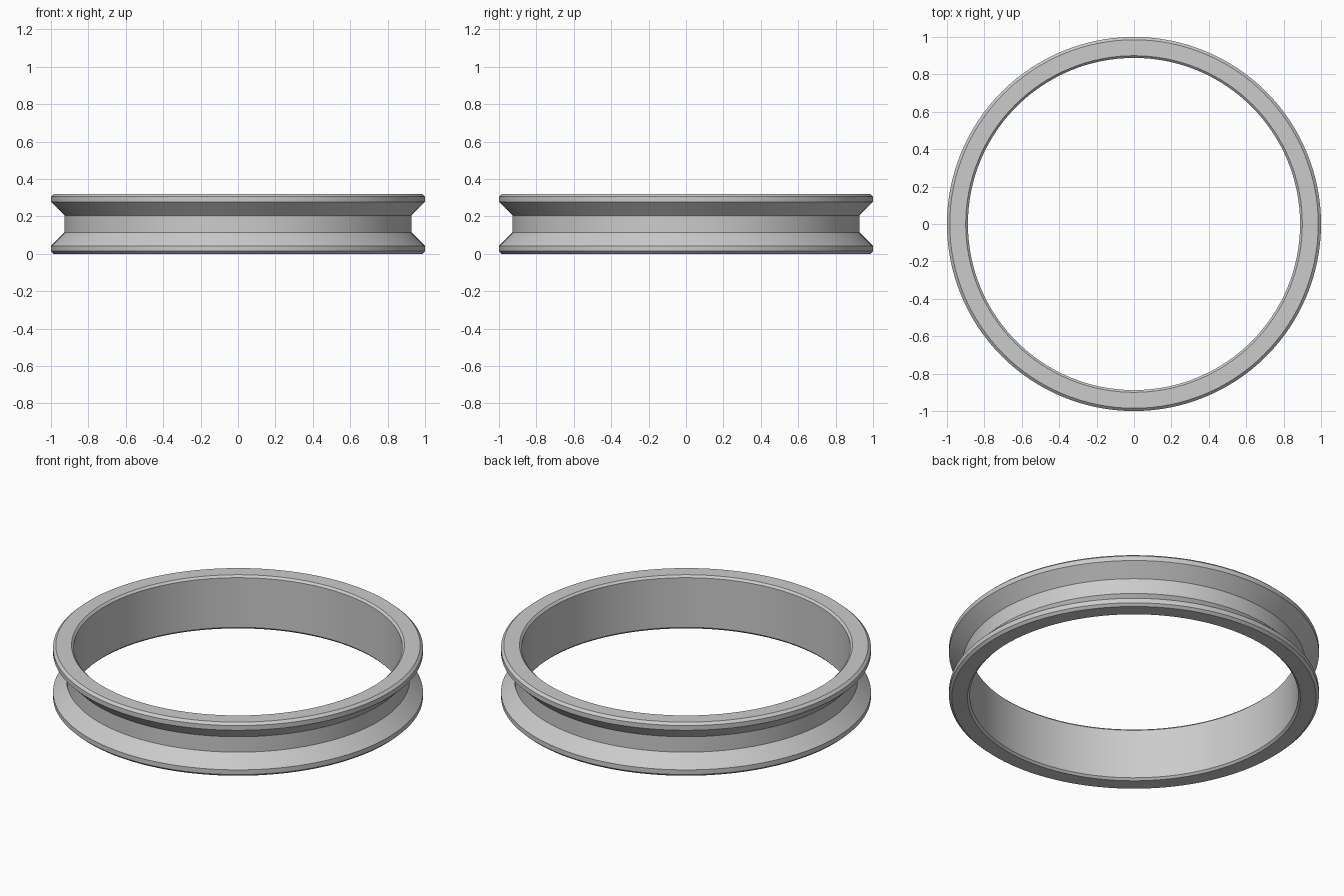
import bpy, bmesh, math

if "Cube" in bpy.data.objects:
    bpy.data.objects.remove(bpy.data.objects["Cube"])

SEGMENTS = 128
HEIGHT = 0.32

# Lower half of the ring cross-section (radius, z), from inner wall to groove floor
lower = [(0.888, 0.012), (0.9, 0.0), (0.985, 0.0), (1.0, 0.014), (1.0, 0.042), (0.928, 0.114)]
# Mirror it about mid height to close the section
profile = lower + [(r, HEIGHT - z) for r, z in reversed(lower)]

# Revolve the section around z
bm = bmesh.new()
rings = []
for i in range(SEGMENTS):
    a = 2 * math.pi * i / SEGMENTS
    rings.append([bm.verts.new((r * math.cos(a), r * math.sin(a), z)) for r, z in profile])
n = len(profile)
for i in range(SEGMENTS):
    a, b = rings[i], rings[(i + 1) % SEGMENTS]
    for j in range(n):
        k = (j + 1) % n
        bm.faces.new((a[j], b[j], b[k], a[k]))
bmesh.ops.recalc_face_normals(bm, faces=bm.faces)

mesh = bpy.data.meshes.new("grooved_ring")
bm.to_mesh(mesh)
bm.free()
ring = bpy.data.objects.new("grooved_ring", mesh)
bpy.context.collection.objects.link(ring)

# Plain grey finish
grey = bpy.data.materials.new("light_grey")
grey.diffuse_color = (0.6, 0.6, 0.6, 1)
grey.use_nodes = True
grey.node_tree.nodes["Principled BSDF"].inputs["Base Color"].default_value = grey.diffuse_color
mesh.materials.append(grey)

# Smooth around the ring, crisp at the section corners
bpy.context.view_layer.objects.active = ring
ring.select_set(True)
bpy.ops.object.shade_smooth_by_angle(angle=math.radians(30))
